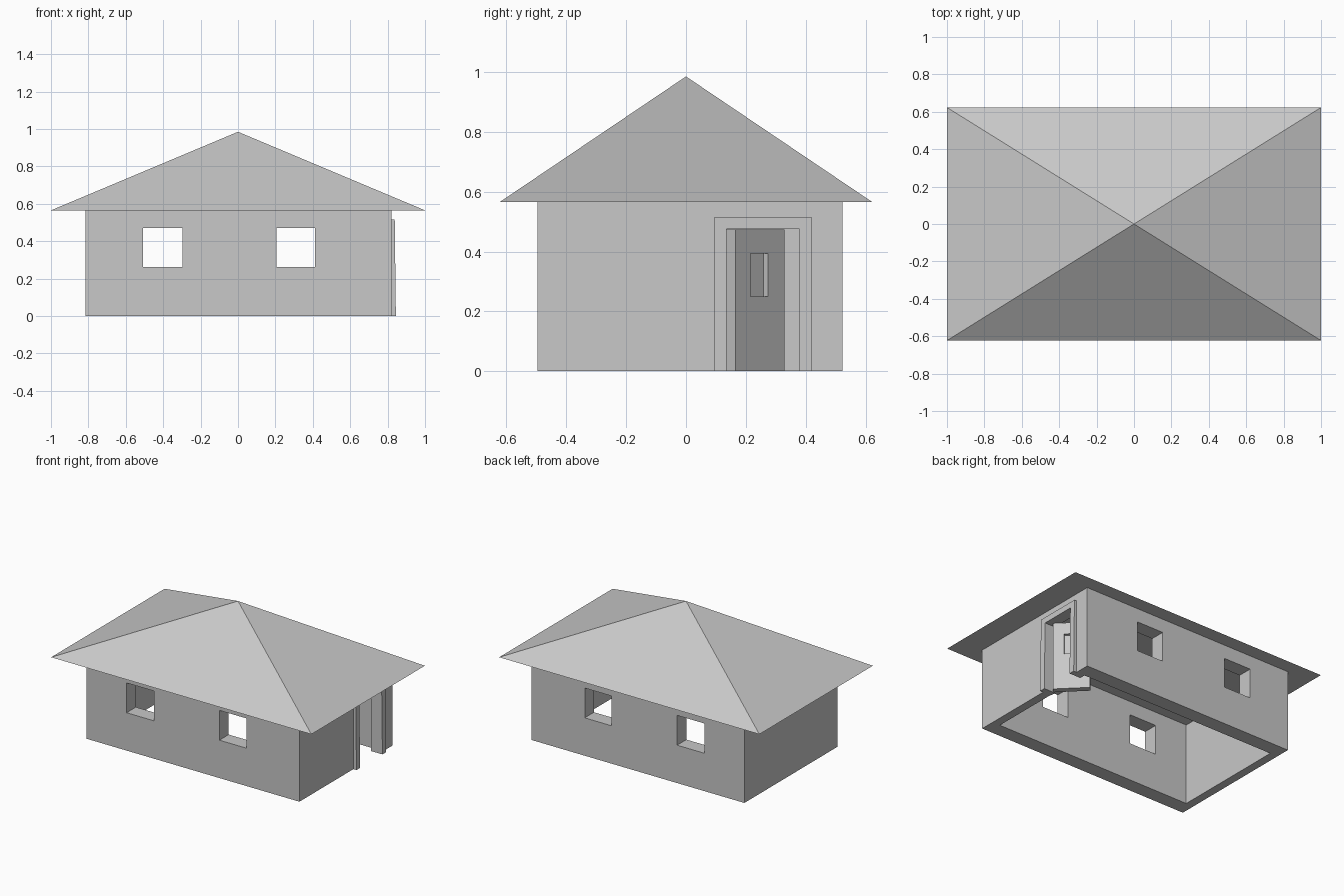
import bpy, bmesh, math
from mathutils import Matrix, Vector

if "Cube" in bpy.data.objects:
    bpy.data.objects.remove(bpy.data.objects["Cube"])

grey = bpy.data.materials.new("plain_grey")
grey.diffuse_color = (0.58, 0.58, 0.58, 1)
grey.use_nodes = True
grey.node_tree.nodes["Principled BSDF"].inputs["Base Color"].default_value = grey.diffuse_color


def add_object(name, bm):
    bmesh.ops.recalc_face_normals(bm, faces=bm.faces)
    mesh = bpy.data.meshes.new(name)
    bm.to_mesh(mesh)
    bm.free()
    mesh.materials.append(grey)
    ob = bpy.data.objects.new(name, mesh)
    bpy.context.collection.objects.link(ob)
    return ob


def box(name, x, y, z):
    """Box from (min, max) ranges."""
    bm = bmesh.new()
    size = [r[1] - r[0] for r in (x, y, z)]
    mid = [(r[0] + r[1]) / 2 for r in (x, y, z)]
    bmesh.ops.create_cube(bm, size=1, matrix=Matrix.Translation(mid) @ Matrix.Diagonal((*size, 1)))
    return add_object(name, bm)


def cut(ob, *ranges):
    """Subtract a box from an object."""
    cutter = box("cutter", *ranges)
    cutter.hide_render = True
    mod = ob.modifiers.new("cut", 'BOOLEAN')
    mod.operation = 'DIFFERENCE'
    mod.solver = 'EXACT'
    mod.object = cutter
    bpy.context.view_layer.objects.active = ob
    bpy.ops.object.modifier_apply(modifier=mod.name)
    bpy.data.objects.remove(cutter)


# Walls: open-bottomed shell with two window pairs and a doorway
walls = box("walls", (-0.815, 0.82), (-0.497, 0.523), (0, 0.565))
cut(walls, (-0.757, 0.762), (-0.395, 0.421), (-0.1, 0.7))
for x in ((-0.508, -0.298), (0.205, 0.412)):
    cut(walls, x, (-0.8, 0.8), (0.263, 0.47))
cut(walls, (0.6, 1.0), (0.115, 0.40), (-0.1, 0.495))

# Hipped roof rising to one point, flat underneath
bm = bmesh.new()
base = [bm.verts.new((x, y, 0.565)) for x, y in ((-1, -0.623), (1, -0.623), (1, 0.623), (-1, 0.623))]
apex = bm.verts.new((0, 0, 0.985))
bm.faces.new(base)
for i in range(4):
    bm.faces.new((base[i], base[(i + 1) % 4], apex))
add_object("roof", bm)

# Door frame: upside-down U through the wall, flaring slightly at the foot
frame = box("door_frame", (0.757, 0.838), (0.095, 0.42), (0, 0.515))
cut(frame, (0.6, 1.0), (0.135, 0.38), (-0.1, 0.475))
for v in frame.data.vertices:
    if v.co.z < 0.01 and v.co.x > 0.8:
        v.co.x += 0.006

# Door: standing ajar, with a recessed pane
door = box("door", (0, 0.233), (0, 0.042), (0, 0.473))
cut(door, (0.071, 0.155), (-0.1, 0.021), (0.25, 0.393))
door.data.transform(Matrix.Translation((0.80, 0.165, 0)) @ Matrix.Rotation(math.radians(135), 4, 'Z'))
